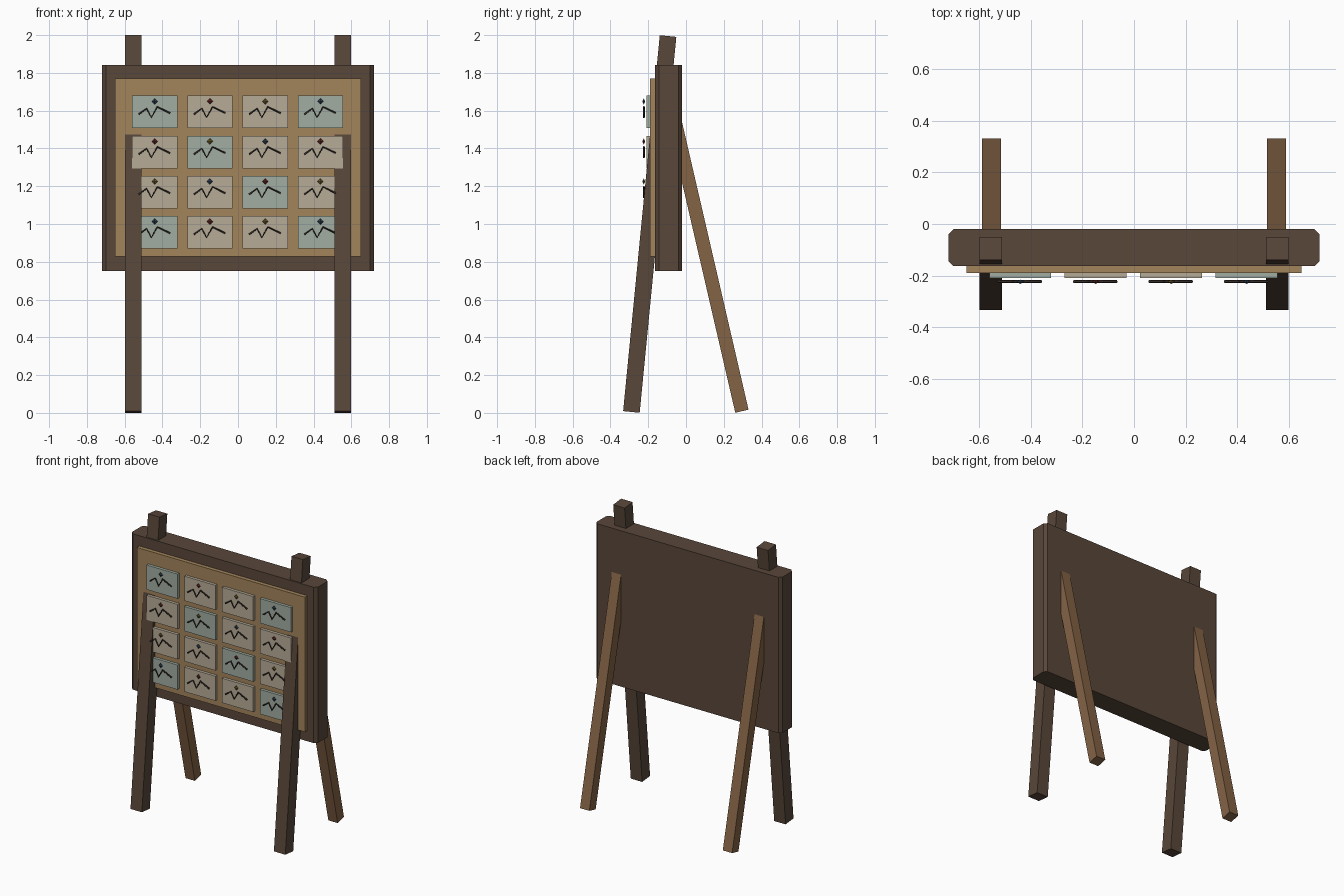
import bpy, bmesh
from math import pi
from mathutils import Vector

if "Cube" in bpy.data.objects:
    bpy.data.objects.remove(bpy.data.objects["Cube"])


def material(name, r, g, b):
    m = bpy.data.materials.new(name)
    m.diffuse_color = (r, g, b, 1)
    m.use_nodes = True
    m.node_tree.nodes["Principled BSDF"].inputs["Base Color"].default_value = m.diffuse_color
    return m


dark_wood = material("dark_wood", 0.10, 0.063, 0.042)
brown_wood = material("brown_wood", 0.23, 0.125, 0.06)
cork = material("cork", 0.36, 0.23, 0.105)
paper = material("paper", 0.47, 0.41, 0.31)
green_paper = material("green_paper", 0.36, 0.42, 0.36)
ink = material("ink", 0.035, 0.025, 0.02)
pins = [material("blue_pin", 0.03, 0.06, 0.10),
        material("red_pin", 0.14, 0.02, 0.02),
        material("gold_pin", 0.16, 0.11, 0.02)]


def finish(name, bm, mat):
    mesh = bpy.data.meshes.new(name)
    bm.to_mesh(mesh)
    bm.free()
    ob = bpy.data.objects.new(name, mesh)
    bpy.context.collection.objects.link(ob)
    mesh.materials.append(mat)
    return ob


def box(name, lo, hi, mat, chamfer=0):
    lo, hi = Vector(lo), Vector(hi)
    bm = bmesh.new()
    bmesh.ops.create_cube(bm, size=1)
    bmesh.ops.scale(bm, vec=hi - lo, verts=bm.verts)
    bmesh.ops.translate(bm, vec=(lo + hi) / 2, verts=bm.verts)
    if chamfer:  # upright corners only
        edges = [e for e in bm.edges
                 if abs(e.verts[0].co.z - e.verts[1].co.z) > 0.01]
        bmesh.ops.bevel(bm, geom=edges, offset=chamfer, segments=1,
                        affect='EDGES')
    return finish(name, bm, mat)


def beam(name, a, b, size, mat):
    a, b = Vector(a), Vector(b)
    d = b - a
    ob = box(name, (-size / 2, -size / 2, -d.length / 2),
             (size / 2, size / 2, d.length / 2), mat)
    ob.location = (a + b) / 2
    # tilt about x only, so the beam stays square to the board
    ob.rotation_euler.x = -Vector((d.z, d.y)).angle_signed(Vector((1, 0)))
    return ob


# board and cork face
box("board", (-0.72, -0.163, 0.752), (0.72, -0.02, 1.842), dark_wood, 0.02)
box("cork_panel", (-0.65, -0.19, 0.827), (0.65, -0.15, 1.77), cork)

# leaning front posts and rear props
for side, s in (("left", -1), ("right", 1)):
    beam("front_post_" + side, (s * 0.555, -0.289, 0.005),
         (s * 0.555, -0.095, 1.995), 0.088, dark_wood)
    beam("rear_prop_" + side, (s * 0.5525, 0.296, 0.009),
         (s * 0.5525, -0.072, 1.60), 0.072, brown_wood)

# pinned notices with a zigzag mark and a faceted pin
zigzag = [(-0.085, -0.012), (-0.043, 0.018), (-0.018, -0.028),
          (0.014, 0.027), (0.082, -0.006)]
for row in range(4):
    for col in range(4):
        x, z = -0.441 + col * 0.2925, 1.593 - row * 0.212
        tag = f"_{row + 1}_{col + 1}"
        box("notice" + tag, (x - 0.12, -0.21, z - 0.086),
            (x + 0.12, -0.185, z + 0.086),
            paper if (row - col) % 3 else green_paper)

        curve = bpy.data.curves.new("zigzag_mark" + tag, 'CURVE')
        curve.dimensions = '3D'
        curve.bevel_depth = 0.005
        curve.bevel_resolution = 1
        curve.use_fill_caps = True
        spline = curve.splines.new('POLY')
        spline.points.add(len(zigzag) - 1)
        for p, (u, v) in zip(spline.points, zigzag):
            p.co = (x + u, -0.223, z + v, 1)
        curve.materials.append(ink)
        mark = bpy.data.objects.new("zigzag_mark" + tag, curve)
        bpy.context.collection.objects.link(mark)

        bm = bmesh.new()
        bmesh.ops.create_uvsphere(bm, u_segments=4, v_segments=2, radius=0.016)
        bmesh.ops.scale(bm, vec=(1, 0.5, 1), verts=bm.verts)
        pin = finish("pin" + tag, bm, pins[(row + col) % 3])
        pin.location = (x, -0.224, z + 0.056)
